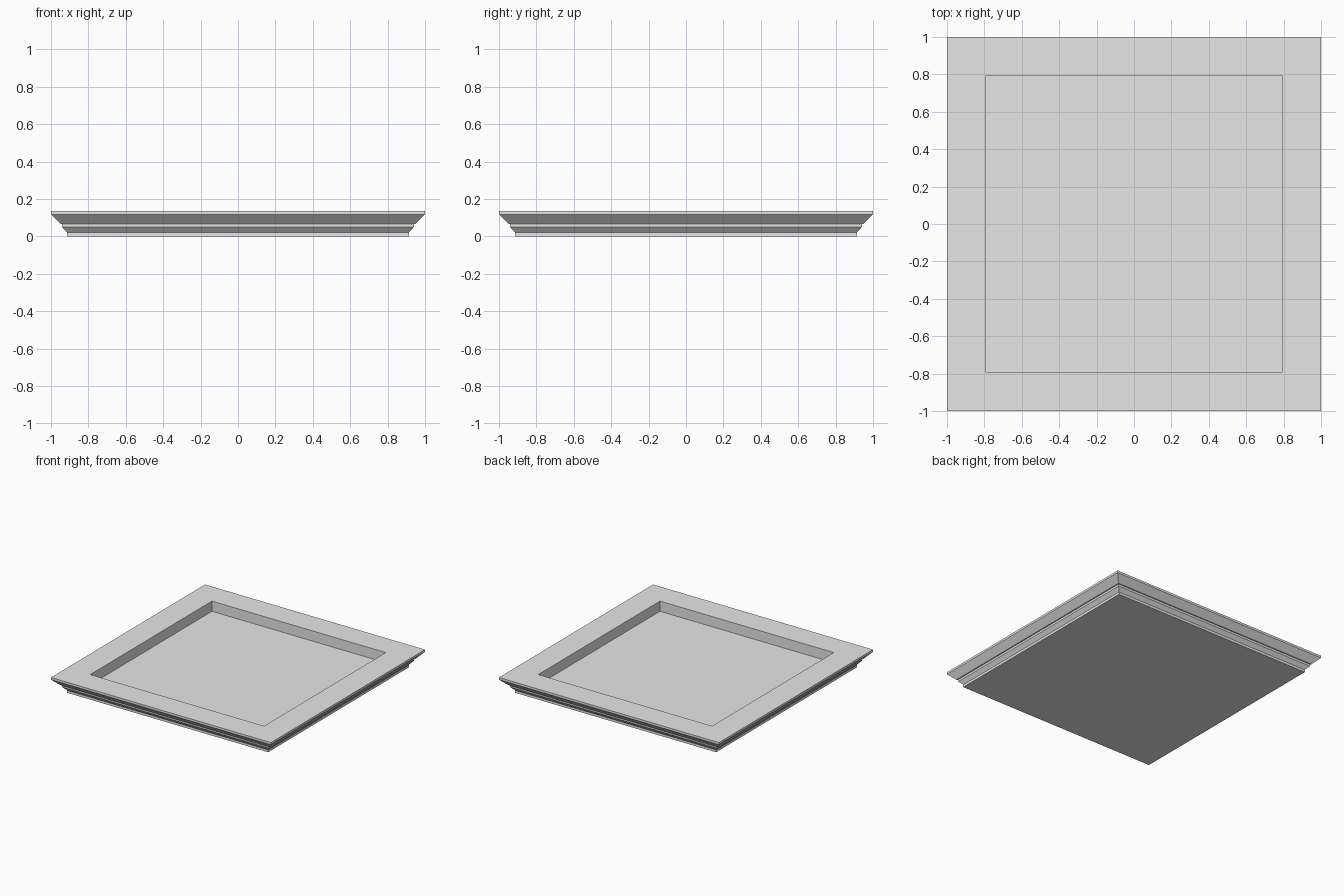
import bpy
import bmesh

cube = bpy.data.objects.get("Cube")
if cube:
    bpy.data.objects.remove(cube, do_unlink=True)

# Single plain grey
grey = bpy.data.materials.new("light_grey")
grey.use_nodes = True
colour = (0.8, 0.8, 0.8, 1.0)
grey.diffuse_color = colour
grey.node_tree.nodes["Principled BSDF"].inputs["Base Color"].default_value = colour


def square_loft(name, profile):
    """Sweep (half width, height) points around a square and cap both ends."""
    bm = bmesh.new()
    corners = [(-1, -1), (1, -1), (1, 1), (-1, 1)]
    rings = [[bm.verts.new((sx * r, sy * r, z)) for sx, sy in corners]
             for r, z in profile]
    for low, high in zip(rings, rings[1:]):
        for i in range(4):
            j = (i + 1) % 4
            bm.faces.new((low[i], low[j], high[j], high[i]))
    bm.faces.new(rings[0][::-1])
    bm.faces.new(rings[-1])
    bmesh.ops.recalc_face_normals(bm, faces=bm.faces)
    mesh = bpy.data.meshes.new(name)
    bm.to_mesh(mesh)
    bm.free()
    mesh.materials.append(grey)
    obj = bpy.data.objects.new(name, mesh)
    bpy.context.collection.objects.link(obj)
    return obj


# Stepped, chamfered outside, flat rim, then the recessed floor
square_loft("square_tray", [
    (0.913, 0.0), (0.913, 0.02),      # foot
    (0.94, 0.05), (0.94, 0.067),      # lower chamfer and band
    (0.949, 0.067),                   # small ledge
    (1.0, 0.118), (1.0, 0.136),       # upper chamfer and lip
    (0.79, 0.136), (0.79, 0.052),     # rim and recess wall
])
